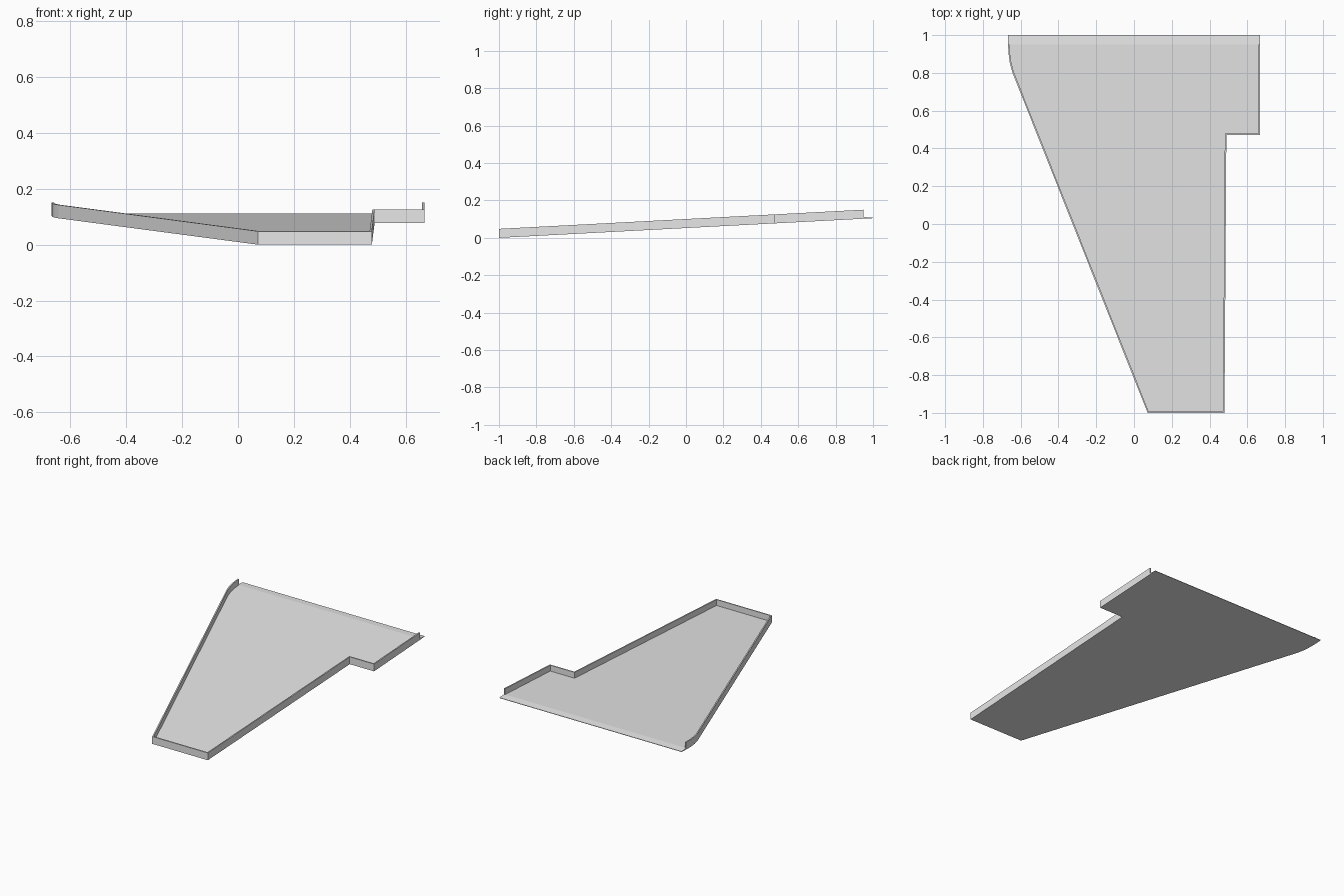
import bpy
import bmesh
from mathutils import Vector

cube = bpy.data.objects.get("Cube")
if cube:
    bpy.data.objects.remove(cube, do_unlink=True)

SLOPE = 0.0525    # rise of the whole tray towards the back
FLOOR = 0.009     # floor thickness
RIM = 0.048       # rim height
WALL = 0.008      # rim thickness
TIP = 0.003       # thickness of the open back lip

# Rim path, counter-clockwise from the back left end to the back right end
path = [Vector(p) for p in (
    (-0.667, 0.95), (-0.664, 0.9), (-0.657, 0.85), (-0.643, 0.8),
    (0.072, -1), (0.479, -1), (0.489, 0.47), (0.667, 0.47), (0.667, 0.95))]


def inward(a, b):
    d = (b - a).normalized()
    return Vector((-d.y, d.x))


# Inner edge of the rim, with mitred corners
normals = [inward(a, b) for a, b in zip(path, path[1:])]
inner = [path[0] + Vector((WALL, 0))]
for p, m, n in zip(path[1:-1], normals, normals[1:]):
    inner.append(p + (m + n) * WALL / (1 + m.dot(n)))
inner.append(path[-1] - Vector((WALL, 0)))

bm = bmesh.new()


def vert(p, h):
    return bm.verts.new((p[0], p[1], h + SLOPE * (p[1] + 1)))


bottom = [vert(p, 0) for p in path]
rim_out = [vert(p, RIM) for p in path]
rim_in = [vert(p, RIM) for p in inner]
floor = [vert(p, FLOOR) for p in inner]
ends = [vert(path[0], FLOOR), vert(path[-1], FLOOR)]
back = [(-0.667, 1), (0.667, 1)]
lip_low = [vert(p, 0) for p in back]
lip_top = [vert(p, TIP) for p in back]

# Rim walls: outside, top and inside
last = len(path) - 2
for i in range(last + 1):
    j = i + 1
    outside = [bottom[i], bottom[j], rim_out[j], rim_out[i]]
    if i == 0:
        outside.append(ends[0])
    if i == last:
        outside.insert(2, ends[1])
    bm.faces.new(outside)
    bm.faces.new((rim_out[i], rim_out[j], rim_in[j], rim_in[i]))
    bm.faces.new((rim_in[i], rim_in[j], floor[j], floor[i]))

# Square ends of the rim and sides of the back lip
for k, e in ((0, 0), (1, -1)):
    bm.faces.new((ends[k], rim_out[e], rim_in[e], floor[e]))
    bm.faces.new((bottom[e], ends[k], lip_top[k], lip_low[k]))

# Floor, underside and tapered back lip
bm.faces.new(floor)
bm.faces.new(bottom + lip_low[::-1])
bm.faces.new((ends[0], floor[0], floor[-1], ends[1], lip_top[1], lip_top[0]))
bm.faces.new((lip_low[0], lip_low[1], lip_top[1], lip_top[0]))
bmesh.ops.recalc_face_normals(bm, faces=bm.faces)

mesh = bpy.data.meshes.new("tapered_tray")
bm.to_mesh(mesh)
bm.free()
tray = bpy.data.objects.new("tapered_tray", mesh)
bpy.context.collection.objects.link(tray)

# Plain grey material
grey = bpy.data.materials.new("light_grey")
grey.use_nodes = True
colour = (0.8, 0.8, 0.8, 1)
grey.diffuse_color = colour
grey.node_tree.nodes["Principled BSDF"].inputs["Base Color"].default_value = colour
mesh.materials.append(grey)
